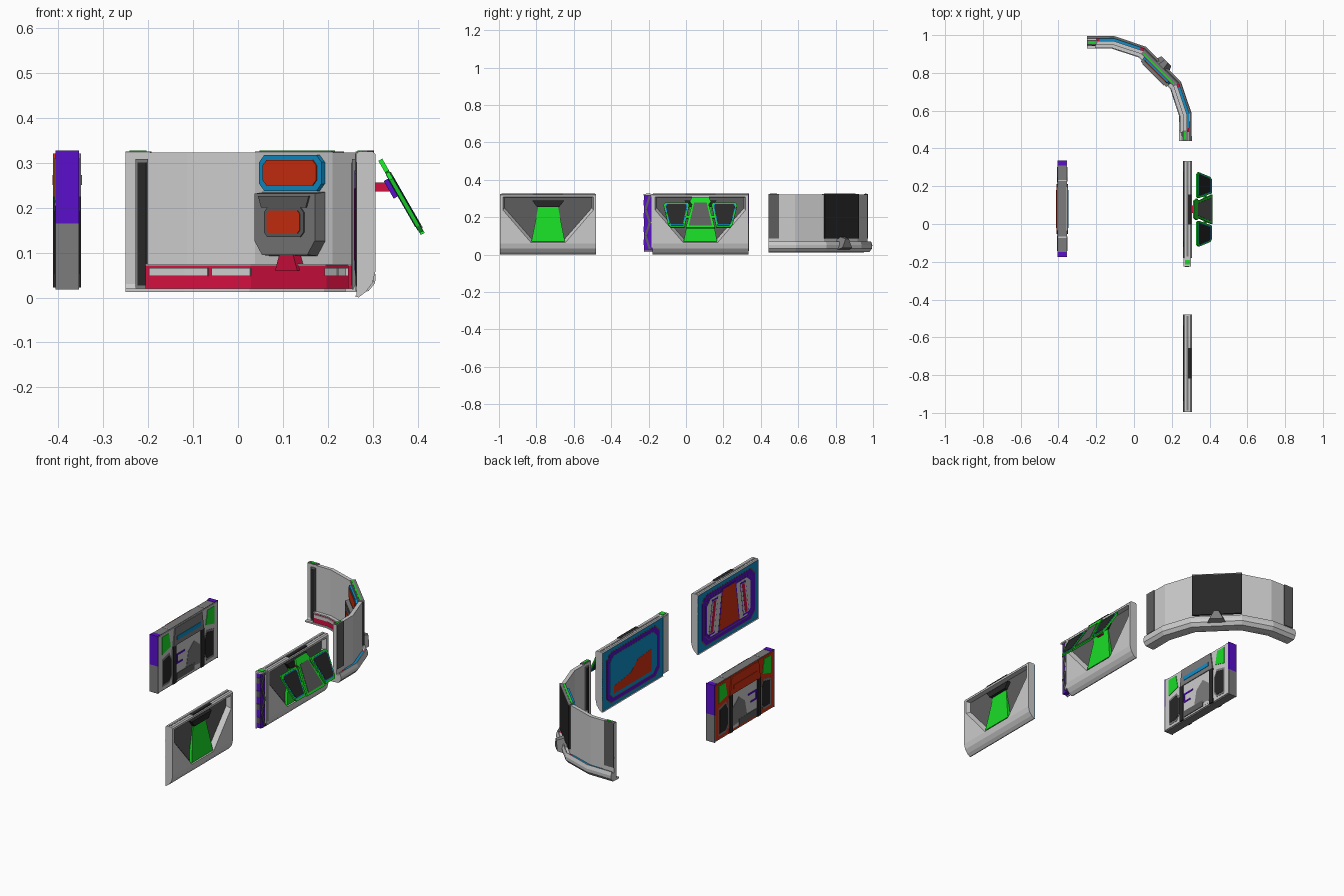
import bpy, bmesh, math
from mathutils import Matrix, Vector

cube = bpy.data.objects.get("Cube")
if cube:
    bpy.data.objects.remove(cube, do_unlink=True)

COLORS = {
    "light_gray": (0.6, 0.6, 0.6), "mid_gray": (0.2, 0.2, 0.2), "dark_gray": (0.11, 0.11, 0.11),
    "black": (0.02, 0.02, 0.02), "green": (0.01, 0.72, 0.02), "purple": (0.1, 0.005, 0.6),
    "crimson": (0.65, 0.005, 0.05), "blue": (0.005, 0.27, 0.58), "orange": (0.65, 0.03, 0.005),
}
M = {}
for key, rgb in COLORS.items():
    m = bpy.data.materials.new(key)
    m.use_nodes = True
    m.diffuse_color = (*rgb, 1)
    m.node_tree.nodes["Principled BSDF"].inputs["Base Color"].default_value = (*rgb, 1)
    M[key] = m


def loft(name, rings, color, matrix=None):
    """Closed solid through a list of equal rings, capped at both ends."""
    bm = bmesh.new()
    vs = [[bm.verts.new(p) for p in ring] for ring in rings]
    n = len(vs[0])
    for a, b in zip(vs, vs[1:]):
        for i in range(n):
            bm.faces.new((a[i], a[(i + 1) % n], b[(i + 1) % n], b[i]))
    bm.faces.new(vs[0])
    bm.faces.new(vs[-1])
    bmesh.ops.recalc_face_normals(bm, faces=bm.faces)
    me = bpy.data.meshes.new(name)
    bm.to_mesh(me)
    bm.free()
    me.materials.append(M[color])
    ob = bpy.data.objects.new(name, me)
    bpy.context.collection.objects.link(ob)
    if matrix:
        ob.matrix_world = matrix
    return ob


def shrink(pts, d):
    cy = sum(p[0] for p in pts) / len(pts)
    cz = sum(p[1] for p in pts) / len(pts)
    return [(cy + (y - cy) * d, cz + (z - cz) * d) for y, z in pts]


def prism(name, pts, x0, x1, color, matrix=None, taper=1.0):
    """Outline in (y, z) pushed along x; taper shrinks the far end."""
    return loft(name, [[(x0, y, z) for y, z in pts], [(x1, y, z) for y, z in shrink(pts, taper)]], color, matrix)


def rect(y0, y1, z0, z1, c=0.0):
    """Rectangle outline with optional chamfered corners."""
    if not c:
        return [(y0, z0), (y1, z0), (y1, z1), (y0, z1)]
    return [(y0 + c, z0), (y1 - c, z0), (y1, z0 + c), (y1, z1 - c),
            (y1 - c, z1), (y0 + c, z1), (y0, z1 - c), (y0, z0 + c)]


def mirror(pts):
    return [(-y, z) for y, z in pts]


def trap(bottom, top, z0, z1):
    return [(-bottom, z0), (bottom, z0), (top, z1), (-top, z1)]


def hexa(bottom, side, z0, z1, z2):
    return [(-bottom, z0), (bottom, z0), (side, z1), (side, z2), (-side, z2), (-side, z1)]


# ---- straight wall panels ----
HALF = 0.257
PROFILE = [(0.264, 0.006), (0.26, 0.003), (0.268, 0), (0.284, 0.012), (0.299, 0.032), (0.306, 0.06),
           (0.306, 0.318), (0.3, 0.325), (0.268, 0.325), (0.264, 0.32)]


def wall_panel(name, y):
    T = Matrix.Translation((0, y, 0))
    body = loft(name, [[(x, s, z) for x, z in PROFILE] for s in (-HALF, HALF)], "light_gray", T)
    # recess with light sloping walls and a dark floor
    floor = hexa(0.08, 0.234, 0.074, 0.25, 0.305)
    mouth = hexa(0.092, 0.242, 0.064, 0.238, 0.308)
    cutter = loft(name + "_cutter", [[(0.3065, *p) for p in mouth], [(0.28, *p) for p in floor]], "light_gray", T)
    cutter.hide_render = True
    mod = body.modifiers.new("recess", "BOOLEAN")
    mod.operation, mod.solver, mod.object = "DIFFERENCE", "EXACT", cutter
    bpy.context.view_layer.objects.active = body
    bpy.ops.object.modifier_apply(modifier="recess")
    bpy.data.objects.remove(cutter, do_unlink=True)
    prism(name + "_recess_floor", floor, 0.278, 0.282, "dark_gray", T)
    # leaning green plate, vent and top groove
    rings = [[(x + dx, s * w, z) for x, z, w in ((0.3, 0.07, 0.09), (0.28, 0.255, 0.053))
              for s in ((-1, 1) if z < 0.1 else (1, -1))] for dx in (-0.012, 0.004)]
    loft(name + "_green_plate", rings, "green", T)
    prism(name + "_vent", trap(0.06, 0.085, 0.255, 0.288), 0.275, 0.3, "black", T)
    prism(name + "_top_groove", rect(-0.25, 0.25, 0.322, 0.3265), 0.277, 0.288, "mid_gray", T)
    prism(name + "_top_slot", rect(-0.08, 0.08, 0.322, 0.3275), 0.286, 0.303, "black", T)
    # layered frames on the inner face
    prism(name + "_back_border", rect(-HALF, HALF, 0.008, 0.32), 0.266, 0.2632, "blue", T)
    for i, (d, col) in enumerate(((0.028, "dark_gray"), (0.033, "purple"), (0.052, "dark_gray"))):
        prism(f"{name}_back_frame_{i}", rect(-HALF + d, HALF - d, d - 0.004, 0.329 - d, 0.035),
              0.265, 0.2625 - i * 0.0006, col, T)
    return T


T = wall_panel("plain_panel", -0.737)
prism("plain_back_field", rect(-0.2, 0.2, 0.053, 0.274, 0.03), 0.264, 0.2606, "purple", T)
prism("plain_back_inner", rect(-0.185, 0.185, 0.062, 0.265, 0.03), 0.264, 0.26, "light_gray", T)
prism("plain_back_door_edge", trap(0.092, 0.06, 0.06, 0.282), 0.264, 0.2594, "purple", T)
prism("plain_back_door", trap(0.084, 0.053, 0.066, 0.276), 0.264, 0.2588, "orange", T)
slot = [(0.122, 0.07), (0.172, 0.07), (0.142, 0.255), (0.094, 0.255)]
core = [(0.136, 0.082), (0.158, 0.082), (0.131, 0.243), (0.109, 0.243)]
for side, flip in (("left", list), ("right", mirror)):
    prism(f"plain_back_{side}_slot_edge", flip(slot), 0.264, 0.2594, "purple", T)
    prism(f"plain_back_{side}_slot", flip(shrink(slot, 0.9)), 0.264, 0.2588, "light_gray", T)
    prism(f"plain_back_{side}_slot_core", flip(core), 0.264, 0.2582, "crimson", T)

T = wall_panel("screen_panel", 0.077)
prism("screen_back_field", rect(-0.2, 0.2, 0.053, 0.274, 0.03), 0.264, 0.2606, "blue", T)
prism("screen_back_map", [(-0.155, 0.07), (0.165, 0.07), (0.165, 0.11), (0.02, 0.13), (-0.04, 0.18),
                          (-0.155, 0.19)], 0.264, 0.26, "orange", T)

# ---- truss post beside the screen panel ----
prism("post", rect(-0.224, -0.18, 0.022, 0.32), 0.266, 0.292, "purple")
prism("post_back", rect(-0.224, -0.18, 0.015, 0.32), 0.266, 0.261, "light_gray")
prism("post_cap", rect(-0.226, -0.18, 0.316, 0.324), 0.262, 0.303, "light_gray")
prism("post_cap_light", rect(-0.215, -0.19, 0.32, 0.327), 0.27, 0.297, "green")
prism("post_rail", rect(-0.188, -0.18, 0.035, 0.32), 0.29, 0.301, "light_gray")
for k in range(4):
    z = 0.03 + k * 0.071
    a, b = (-0.222, -0.2) if k % 2 else (-0.2, -0.222)
    prism(f"post_brace_{k}", [(a, z), (a + 0.012, z), (b + 0.012, z + 0.07), (b, z + 0.07)],
          0.288, 0.297, "dark_gray")
    prism(f"post_plate_{k}", rect(-0.228, -0.22, z + 0.02, z + 0.05), 0.27, 0.29, "dark_gray")

# ---- tilted triple screen ----
S = Matrix.Translation((0.41, 0.077, 0.141)) @ Matrix.Rotation(-0.52, 4, "Y")
wing = [(0.085, 0.005), (0.16, 0.005), (0.172, 0.02), (0.197, 0.14), (0.187, 0.157), (0.066, 0.157), (0.06, 0.14)]
for side, flip in (("left", list), ("right", mirror)):
    pts = flip(wing)
    prism(f"{side}_screen_frame", pts, -0.004, 0.005, "green", S)
    prism(f"{side}_screen_edge", shrink(pts, 0.88), -0.005, 0.006, "blue", S)
    prism(f"{side}_screen_glass", shrink(pts, 0.81), -0.006, 0.007, "black", S)
    prism(f"{side}_screen_link", flip(rect(0.055, 0.085, 0.06, 0.075)), -0.005, 0.004, "green", S)
prism("center_screen_frame", [(-0.078, 0), (0.078, 0), (0.045, 0.145), (0.057, 0.16), (0.045, 0.19),
                              (-0.045, 0.19), (-0.057, 0.16), (-0.045, 0.145)], -0.004, 0.006, "green", S)
prism("center_screen_glass", trap(0.062, 0.033, 0.012, 0.155), -0.005, 0.008, "dark_gray", S)
prism("screen_arm_mount", rect(-0.03, 0.03, 0.1, 0.145), -0.016, -0.004, "purple", S)
prism("screen_arm", rect(0.057, 0.097, 0.236, 0.256), 0.279, 0.342, "crimson")

# ---- free-standing door panel, detailed on both faces ----
C = Matrix.Translation((-0.38, 0.08, 0))
prism("door_body", rect(-0.25, 0.25, 0.018, 0.325), -0.0225, 0.0225, "mid_gray", C)
for s in (-1, 1):
    for part, z0, z1, color in (("upper", 0.165, 0.327, "purple"), ("lower", 0.018, 0.165, "mid_gray")):
        a, b = sorted((s * 0.25, s * 0.256))
        prism(f"door_end_{part}", rect(a, b, z0, z1), -0.026, 0.026, color, C)
    a, b = sorted((s * 0.229, s * 0.252))
    prism("door_top_end", rect(a, b, 0.32, 0.327), -0.022, 0.022, "purple", C)
    prism("door_top_seam", rect(s * 0.15 - 0.003, s * 0.15 + 0.003, 0.32, 0.3265), -0.022, 0.022, "light_gray", C)
corner = [(0.15, 0.235), (0.222, 0.215), (0.222, 0.31), (0.165, 0.31)]
lower = [(0.16, 0.04), (0.222, 0.04), (0.222, 0.19), (0.16, 0.205), (0.14, 0.17), (0.14, 0.07)]
for face, s, frame, accent in (("outer", 1, "light_gray", "blue"), ("inner", -1, "orange", "orange")):
    F = C @ Matrix.Diagonal((s, 1, 1, 1))

    def plate(part, pts, depth, color):
        prism(f"door_{face}_{part}", pts, 0.02, depth, color, F)
    plate("frame", rect(-0.25, 0.25, 0.025, 0.322), 0.0255, frame)
    plate("header", trap(0.13, 0.115, 0.225, 0.32), 0.031, "mid_gray" if s > 0 else "orange")
    plate("header_strip", rect(-0.1, 0.1, 0.25, 0.272), 0.033, accent)
    plate("field", rect(-0.135, 0.135, 0.035, 0.225, 0.015), 0.0265, "light_gray")
    plate("hatch", [(-0.02, 0.06), (0.1, 0.05), (0.1, 0.15), (0.05, 0.19), (0.0, 0.15)], 0.028, "mid_gray")
    plate("step", rect(-0.1, 0.05, 0.035, 0.07), 0.029, "dark_gray")
    plate("pipe_upper", rect(-0.1, -0.03, 0.165, 0.173), 0.03, "purple")
    plate("pipe_drop", rect(-0.1, -0.092, 0.12, 0.173), 0.03, "purple")
    plate("pipe_lower", rect(-0.092, -0.05, 0.12, 0.128), 0.03, "purple")
    for side, flip in (("left", list), ("right", mirror)):
        plate(side + "_corner", flip(corner), 0.028, "green")
        plate(side + "_lower_edge", flip(lower), 0.0265, "mid_gray")
        plate(side + "_lower", flip(shrink(lower, 0.85)), 0.028, "black")
        plate(side + "_bar", flip(rect(0.105, 0.132, 0.022, 0.225)), 0.031, "black")

# ---- curved wall: faceted quarter arc, fuller in the middle ----
CENTER = Vector((-0.25, 0.44))
GRID = (0, 15, 32, 58, 75, 90)


def corner_point(r, deg):
    a = math.radians(deg)
    r += 0.036 * math.sin(2 * a)
    return CENTER + Vector((r * math.cos(a), r * math.sin(a)))


def arc_point(r, deg):
    """Point on the faceted path at the given angle."""
    for g0, g1 in zip(GRID, GRID[1:]):
        if deg <= g1:
            return corner_point(r, g0).lerp(corner_point(r, g1), (deg - g0) / (g1 - g0))


def arc(name, profile, a0, a1, color):
    """Sweep an (r, z) outline along the facets between two angles."""
    stops = [a0] + [g for g in GRID if a0 < g < a1] + [a1]
    loft(name, [[(*arc_point(r, a), z) for r, z in profile] for a in stops], color)


arc("curved_wall", rect(0.51, 0.53, 0.03, 0.322), 0, 90, "light_gray")
arc("curved_skirt", [(0.502, 0.012), (0.54, 0.014), (0.555, 0.032), (0.556, 0.05), (0.55, 0.069),
                     (0.546, 0.069), (0.542, 0.057), (0.525, 0.057)], 0, 90, "light_gray")
arc("curved_floor_lip", rect(0.488, 0.505, 0.012, 0.02), 0, 90, "light_gray")
arc("inner_base", rect(0.494, 0.513, 0.02, 0.072), 5, 85, "crimson")
arc("inner_base_cover", rect(0.492, 0.513, 0.071, 0.075), 5, 85, "light_gray")
for k, (a0, a1) in enumerate(((6, 21), (22, 32), (58, 68), (69, 84))):
    arc(f"base_rail_{k}", rect(0.489, 0.5, 0.048, 0.066), a0, a1, "light_gray")
for k, (a0, a1) in enumerate(((6, 31), (59, 84))):
    arc(f"ledge_edge_{k}", rect(0.528, 0.545, 0.05, 0.0595), a0 - 1, a1 + 1, "crimson")
    arc(f"ledge_strip_{k}", rect(0.527, 0.544, 0.05, 0.062), a0 + 1, a1 - 1, "blue")
for k, (a0, a1, r, color) in enumerate(((0, 6, 0.534, "dark_gray"), (32, 58, 0.54, "black"),
                                       (84, 90, 0.534, "dark_gray"))):
    arc(f"outer_dark_column_{k}", rect(0.52, r, 0.085, 0.321), a0, a1, color)
    arc(f"column_top_{k}", rect(0.511, r, 0.32, 0.325), a0, a1, "mid_gray")
    arc(f"column_light_{k}", rect(0.516, 0.525, 0.322, 0.327), a0 + 1, a1 - 1, "green")
for k, a in enumerate((4, 86)):
    arc(f"inner_slot_frame_{k}", rect(0.504, 0.512, 0.02, 0.308), a - 1.5, a + 1.5, "mid_gray")
    arc(f"inner_slot_{k}", rect(0.502, 0.512, 0.027, 0.3), a - 1.1, a + 1.1, "black")

# ---- console and window on the middle facet ----
K = Matrix.Translation((*CENTER, 0)) @ Matrix.Rotation(math.radians(45), 4, "Z")
body = [(-0.075, 0.092), (0.075, 0.092), (0.1, 0.125), (0.1, 0.235), (-0.1, 0.235), (-0.1, 0.125)]
prism("console", body, 0.535, 0.5, "mid_gray", K, 0.95)
prism("console_hood", trap(0.07, 0.08, 0.2, 0.226), 0.51, 0.496, "dark_gray", K)
prism("console_screen_edge", rect(-0.062, 0.062, 0.135, 0.2, 0.01), 0.51, 0.497, "dark_gray", K)
prism("console_screen", rect(-0.052, 0.052, 0.142, 0.194, 0.008), 0.51, 0.495, "orange", K)
prism("console_foot", trap(0.035, 0.02, 0.06, 0.1), 0.53, 0.505, "crimson", K)
prism("window_frame", rect(-0.098, 0.098, 0.237, 0.317, 0.016), 0.53, 0.518, "blue", K)
prism("window_glass", rect(-0.084, 0.084, 0.249, 0.306, 0.012), 0.525, 0.515, "orange", K)
prism("skirt_bump", trap(0.06, 0.02, 0.02, 0.1), 0.54, 0.597, "mid_gray", K, 0.6)
